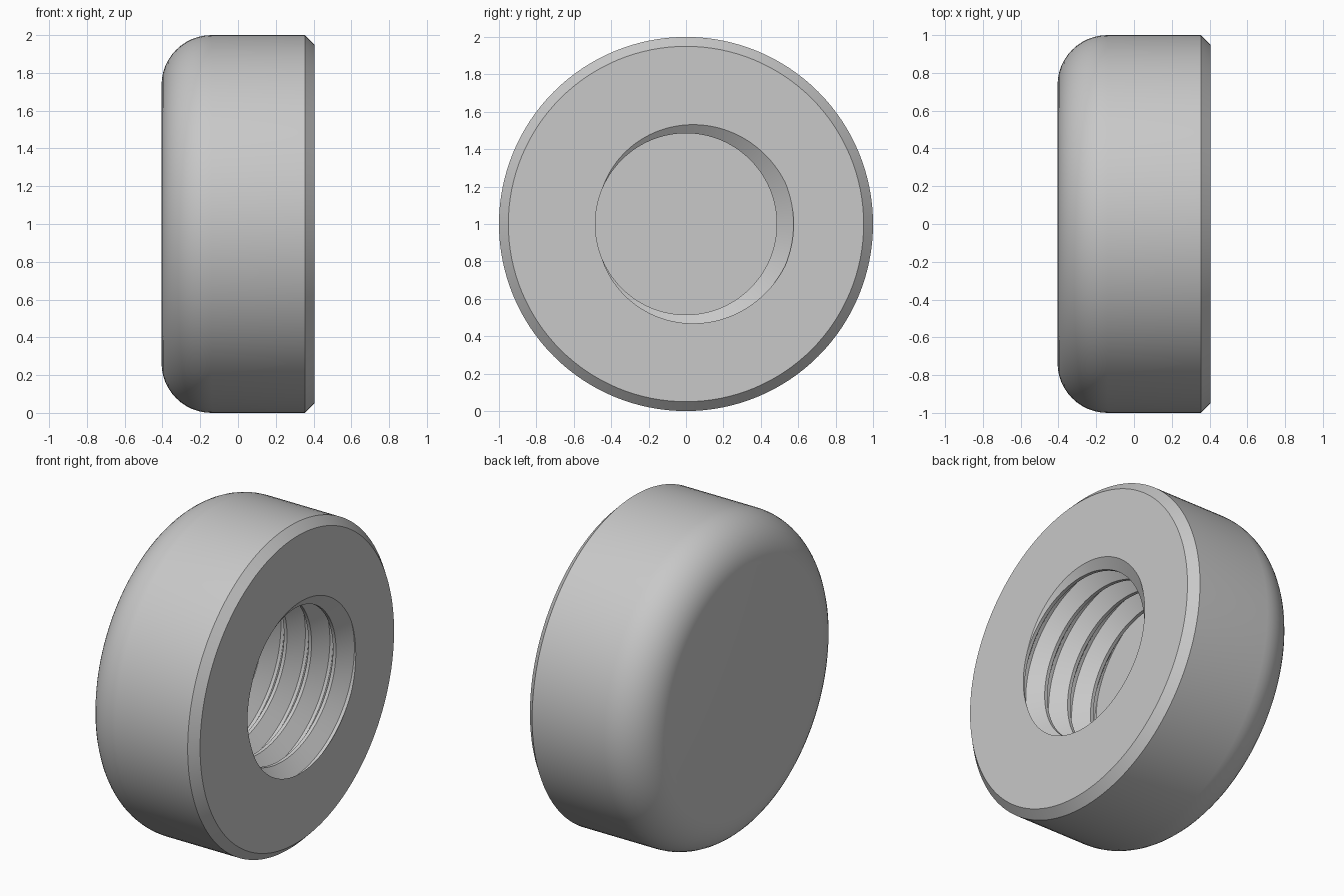
import bpy, bmesh
from math import pi, sin, cos

if "Cube" in bpy.data.objects:
    bpy.data.objects.remove(bpy.data.objects["Cube"])

N = 128                      # segments around the axis
HALF = 0.405                 # half thickness along x
FLOOR = -0.2                 # bottom of the threaded bore
MINOR, MAJOR, PITCH = 0.485, 0.575, 0.168
FILLET, CHAMFER = 0.265, 0.05

bm = bmesh.new()


def point(x, r, a):
    return bm.verts.new((x, r * cos(a), 1 + r * sin(a)))


def skin(rows):
    """Quads between consecutive rows of vertices."""
    for a, b in zip(rows, rows[1:]):
        for i in range(len(a) - 1):
            bm.faces.new((a[i], a[i + 1], b[i + 1], b[i]))


def trim(x, side):
    bmesh.ops.bisect_plane(bm, geom=bm.verts[:] + bm.edges[:] + bm.faces[:], dist=1e-6,
                           plane_co=(x, 0, 0), plane_no=(side, 0, 0), clear_outer=True)


def open_edges(x):
    return [e for e in bm.edges if e.is_boundary
            and all(abs(v.co.x - x) < 1e-4 for v in e.verts)]


# Threaded bore: thread section swept along a right-handed helix
section = [(-7, MINOR), (-1, MAJOR), (1, MAJOR), (7, MINOR), (9, MINOR)]
rows = []
for s in range(-6 * N, 2 * N + 1):
    centre = HALF + PITCH * s / N
    rows.append([point(centre + PITCH * o / 16, r, 2 * pi * s / N) for o, r in section])
skin(rows)
bmesh.ops.remove_doubles(bm, verts=bm.verts[:], dist=1e-4)

# Cut the thread at the mouth and at the floor, then close the floor
trim(HALF, 1)
trim(FLOOR, -1)
bmesh.ops.contextual_create(bm, geom=open_edges(FLOOR))
mouth = open_edges(HALF)

# Outer body: rounded closed end, straight wall, chamfered open end
profile = []
for k in range(13):
    a = pi / 2 * k / 12
    profile.append((-HALF + FILLET * (1 - cos(a)), 1 - FILLET * (1 - sin(a))))
profile += [(HALF - CHAMFER, 1), (HALF, 1 - CHAMFER)]
rings = []
for x, r in profile:
    ring = [point(x, r, 2 * pi * i / N) for i in range(N)]
    rings.append(ring + ring[:1])
skin(rings)
bm.faces.new(rings[0][:-1])

# Flat ring face joining the chamfer to the thread mouth
outer = [e for e in open_edges(HALF) if e not in set(mouth)]
bmesh.ops.bridge_loops(bm, edges=mouth + outer)
bmesh.ops.recalc_face_normals(bm, faces=bm.faces[:])

mesh = bpy.data.meshes.new("threaded_cap")
bm.to_mesh(mesh)
bm.free()
cap = bpy.data.objects.new("threaded_cap", mesh)
bpy.context.collection.objects.link(cap)

# Plain grey metal
grey = bpy.data.materials.new("light_grey")
grey.use_nodes = True
colour = (0.58, 0.58, 0.58, 1)
grey.diffuse_color = colour
grey.node_tree.nodes["Principled BSDF"].inputs["Base Color"].default_value = colour
mesh.materials.append(grey)

bpy.ops.object.select_all(action="DESELECT")
cap.select_set(True)
bpy.context.view_layer.objects.active = cap
bpy.ops.object.shade_smooth_by_angle(angle=pi / 6)
